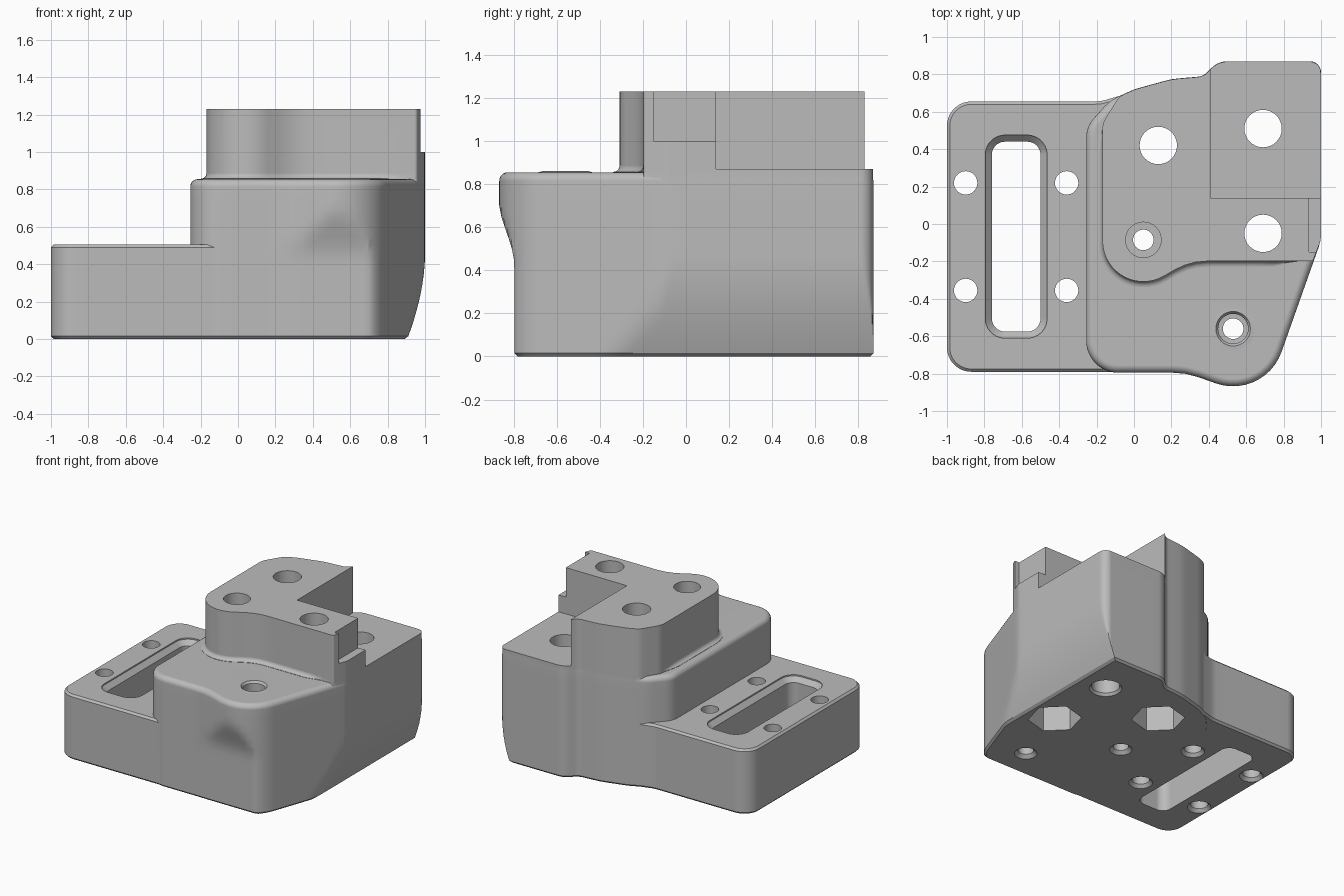
import bpy, bmesh, math
from mathutils import Vector, Matrix

cube = bpy.data.objects.get("Cube")
if cube:
    bpy.data.objects.remove(cube, do_unlink=True)

grey = bpy.data.materials.new("machined_grey")
grey.use_nodes = True
grey.diffuse_color = (0.5, 0.5, 0.5, 1)
for node in grey.node_tree.nodes:
    if node.type == "BSDF_PRINCIPLED":
        node.inputs["Base Color"].default_value = (0.5, 0.5, 0.5, 1)


def clamp(v):
    return max(0.0, min(1.0, v))


def outline(corners, step=0.07):
    """Counter-clockwise polygon whose corners (x, y, radius) are filleted."""
    pts = []
    for i, (x, y, r) in enumerate(corners):
        p = Vector((x, y))
        before = Vector(corners[i - 1][:2])
        after = Vector(corners[(i + 1) % len(corners)][:2])
        if r == 0:
            pts.append(p)
            continue
        d1, d2 = (before - p).normalized(), (after - p).normalized()
        turn = math.pi - d1.angle(d2)
        start = p + d1 * r * math.tan(turn / 2)
        centre = p + (d1 + d2).normalized() * r / math.cos(turn / 2)
        side = 1 if d1.y * d2.x - d1.x * d2.y > 0 else -1
        n = max(2, int(math.degrees(turn) / 8))
        for k in range(n + 1):
            pts.append(centre + Matrix.Rotation(side * turn * k / n, 2) @ (start - centre))
    # split the long straights
    fine = []
    for i, p in enumerate(pts):
        q = pts[(i + 1) % len(pts)]
        n = max(1, math.ceil((q - p).length / step))
        fine += [p.lerp(q, k / n) for k in range(n)]
    return fine


def inset(pts, amount):
    """Move points inward; amount is a number or a function of the point."""
    out = []
    for i, p in enumerate(pts):
        t = (p - pts[i - 1]).normalized() + (pts[(i + 1) % len(pts)] - p).normalized()
        t.normalize()
        d = amount(p) if callable(amount) else amount
        out.append(p + Vector((-t.y, t.x)) * d)
    return out


def loft(name, rows):
    """Closed solid through rows of (height, points)."""
    bm = bmesh.new()
    rings = [[bm.verts.new((p.x, p.y, z)) for p in pts] for z, pts in rows]
    n = len(rings[0])
    for a, b in zip(rings, rings[1:]):
        for i in range(n):
            j = (i + 1) % n
            bm.faces.new((a[i], a[j], b[j], b[i]))
    bm.faces.new(rings[0][::-1])
    bm.faces.new(rings[-1])
    bmesh.ops.recalc_face_normals(bm, faces=bm.faces)
    mesh = bpy.data.meshes.new(name)
    bm.to_mesh(mesh)
    bm.free()
    mesh.materials.append(grey)
    ob = bpy.data.objects.new(name, mesh)
    bpy.context.collection.objects.link(ob)
    return ob


def turned(name, x, y, profile, sides=32, angle=0.0):
    """Upright round or polygonal solid from (height, radius) pairs."""
    dirs = [Vector((math.cos(angle + math.tau * k / sides),
                    math.sin(angle + math.tau * k / sides))) for k in range(sides)]
    return loft(name, [(z, [Vector((x, y)) + d * r for d in dirs]) for z, r in profile])


def box(name, x0, x1, y0, y1, z0, z1):
    pts = [Vector(c) for c in ((x0, y0), (x1, y0), (x1, y1), (x0, y1))]
    return loft(name, [(z0, pts), (z1, pts)])


def activate(ob):
    bpy.ops.object.select_all(action="DESELECT")
    ob.select_set(True)
    bpy.context.view_layer.objects.active = ob


def combine(target, other, operation):
    activate(target)
    mod = target.modifiers.new(operation.lower(), "BOOLEAN")
    mod.operation = operation
    mod.solver = "EXACT"
    mod.object = other
    bpy.ops.object.modifier_apply(modifier=mod.name)
    bpy.data.objects.remove(other, do_unlink=True)


# Main body: undercut front ear, right side tucked in toward the floor
back_curve = [(0.45, 0.87, 0.12), (0.37, 0.79, 0.08), (0.2, 0.775, 0.4), (0, 0.72, 0.3)]
body_line = outline([(-0.255, -0.795, 0.17), (0.276, -0.795, 0.4), (0.697, -0.943, 0.275),
                     (1, -0.088, 0.2), (1, 0.87, 0.06)] + back_curve
                    + [(-0.13, 0.66, 0.2), (-0.255, 0.52, 0.15)])


def body_row(z, d):
    s = clamp((z - 0.42) / 0.32)
    front = 0.797 + 0.075 * s * s * (3 - 2 * s) - d
    right = 1 - 0.095 * clamp((0.45 - z) / 0.45) ** 1.8 - d
    return z, [Vector((min(p.x, right), max(p.y, -front))) for p in inset(body_line, d)]


heights = [0.015] + [0.05 * k for k in range(1, 16)]
rows = [body_row(0, 0.015)] + [body_row(z, 0) for z in heights]
for k in range(6):
    a = math.pi / 2 * k / 5
    rows.append(body_row(0.815 + 0.04 * math.sin(a), 0.04 * (1 - math.cos(a))))
block = loft("mount_block", rows)

# Low plate on the model's right
plate_line = outline([(-1, -0.79, 0.13), (-0.08, -0.79, 0), (0.05, -0.6, 0), (0.05, 0.6, 0),
                      (-0.06, 0.69, 0), (-0.18, 0.655, 0.2), (-1, 0.655, 0.13)])
plate = loft("plate", [(z, inset(plate_line, d)) for z, d in
                       ((0.001, 0.015), (0.016, 0), (0.49, 0), (0.505, 0.015))])

# Tower with a small fillet at its foot
tower_line = outline([(-0.17, -0.471, 0.22), (0.299, -0.2, 0.35), (0.957, -0.2, 0.02),
                      (1, -0.088, 0.1), (1, 0.87, 0.06)] + back_curve
                     + [(-0.08, 0.683, 0.1), (-0.17, 0.54, 0.12)])


def tower_row(z, flare):
    return z, inset(tower_line, lambda p: 0.0015 - flare * clamp((0.85 - p.x) * 10)
                    * clamp((0.5 - p.y) * 10))


rows = [tower_row(0.6, 0.03)]
for k in range(6):
    a = math.pi / 2 * k / 5
    rows.append(tower_row(0.857 + 0.03 * (1 - math.cos(a)), 0.03 * (1 - math.sin(a))))
rows.append(tower_row(1.23, 0))
tower = loft("tower", rows)

# Low collar round the ear hole
collar = turned("collar", 0.53, -0.56, [(0.8, 0.125), (0.855, 0.125), (0.862, 0.1)])

# Step and notch in the tower
combine(tower, box("step_cut", 0.41, 1.2, 0.14, 1.2, 0.87, 1.4), "DIFFERENCE")
combine(tower, box("notch_cut", 0.935, 1.2, -0.15, 0.3, 1.0, 1.4), "DIFFERENCE")

for part in (plate, tower, collar):
    combine(block, part, "UNION")

# Slot with a flared mouth
slot_line = outline([(-0.76, -0.575, 0.07), (-0.5, -0.575, 0.07),
                     (-0.5, 0.44, 0.07), (-0.76, 0.44, 0.07)])
cutters = [loft("slot_cut", [(z, inset(slot_line, -d)) for z, d in
                             ((-0.1, 0), (0.46, 0), (0.495, 0.035), (0.6, 0.035))])]

# Plate holes, chamfered underneath
for x in (-0.9, -0.36):
    for y in (0.22, -0.355):
        cutters.append(turned("plate_hole_cut", x, y, [(-0.05, 0.085), (0, 0.085),
                                                       (0.025, 0.0625), (0.7, 0.0625)]))

# Counterbored small holes
foot = [(-0.05, 0.08), (0, 0.08), (0.025, 0.055)]
cutters.append(turned("post_hole_cut", 0.05, -0.085,
                      foot + [(0.95, 0.055), (0.951, 0.095), (1.4, 0.095)]))
cutters.append(turned("ear_hole_cut", 0.53, -0.56,
                      foot + [(0.72, 0.055), (0.721, 0.08), (0.845, 0.08),
                              (0.864, 0.094), (1, 0.094)]))

# Large bolt holes, two with hexagonal nut pockets below
for x, y, nut in ((0.13, 0.42, True), (0.69, -0.05, True), (0.69, 0.51, False)):
    r = 0.1 if nut else 0.115
    cutters.append(turned("bolt_hole_cut", x, y, [(-0.05, r), (0, r), (0.02, 0.1), (1.4, 0.1)]))
    if nut:
        cutters.append(turned("nut_pocket_cut", x, y, [(-0.05, 0.19), (0.35, 0.19)],
                              6, math.radians(15)))

for cutter in cutters:
    combine(block, cutter, "DIFFERENCE")

# Finish: one colour, smooth curves, crisp edges
block.data.materials.clear()
block.data.materials.append(grey)
for face in block.data.polygons:
    face.material_index = 0
activate(block)
bpy.ops.object.shade_smooth_by_angle(angle=math.radians(30))
weighted = block.modifiers.new("weighted_normals", "WEIGHTED_NORMAL")
weighted.keep_sharp = True
